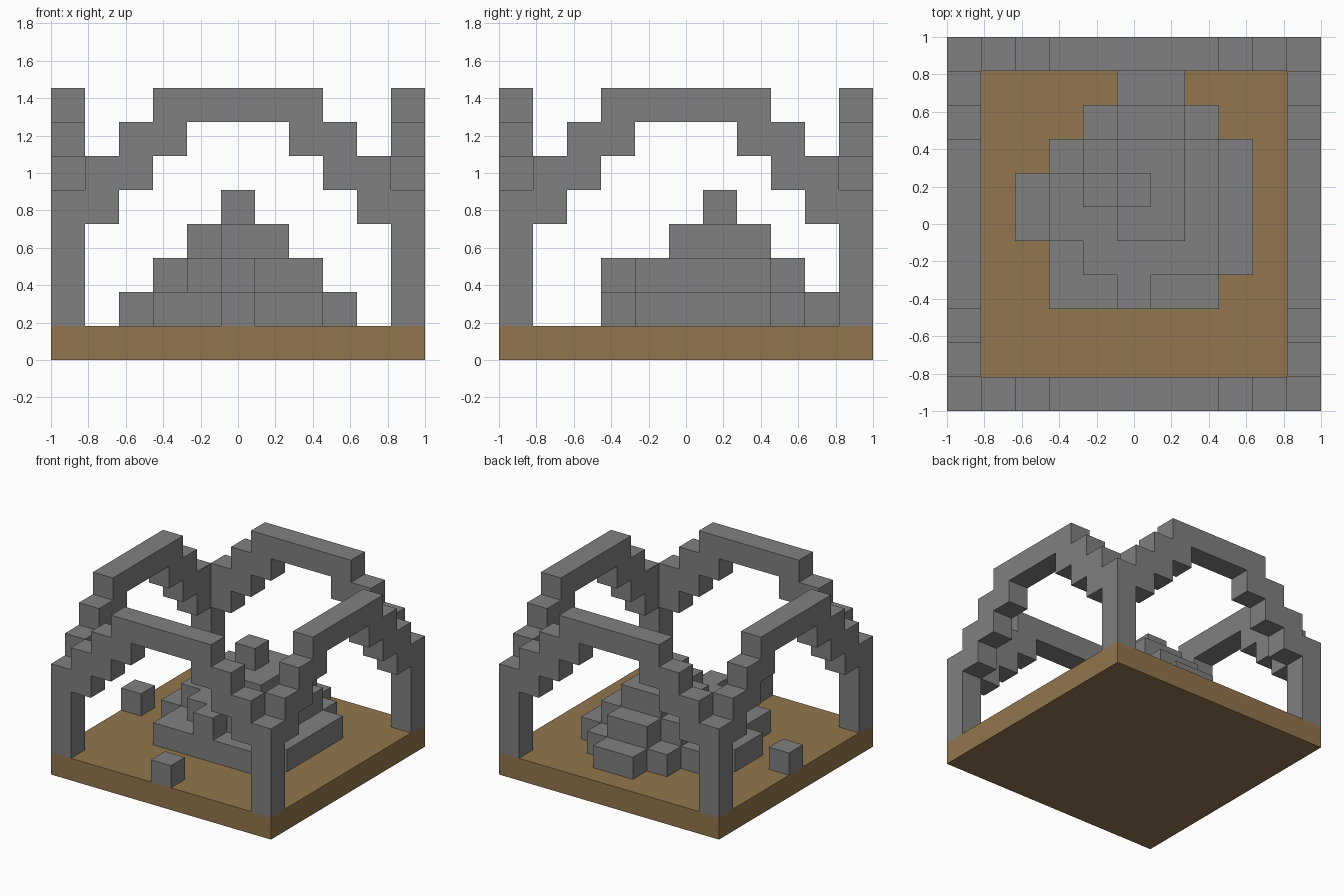
import bpy, bmesh
from math import radians
from mathutils import Vector

old = bpy.data.objects.get("Cube")
if old:
    bpy.data.objects.remove(old, do_unlink=True)

N = 11            # blocks along each side
S = 2 / N         # block size
MID = N // 2


def material(name, rgb):
    m = bpy.data.materials.new(name)
    m.use_nodes = True
    m.diffuse_color = (*rgb, 1)
    m.node_tree.nodes["Principled BSDF"].inputs["Base Color"].default_value = (*rgb, 1)
    return m


stone = material("grey stone", (0.216, 0.216, 0.216))
earth = material("brown earth", (0.287, 0.181, 0.074))


def blocks(name, cells, mat):
    """Join unit blocks into one solid, keeping only its outer faces."""
    cells = set(cells)
    bm = bmesh.new()
    for c in cells:
        for axis in range(3):
            for side in (0, 1):
                near = list(c)
                near[axis] += 2 * side - 1
                if tuple(near) in cells:
                    continue
                u, v = (axis + 1) % 3, (axis + 2) % 3
                ring = []
                for du, dv in ((0, 0), (1, 0), (1, 1), (0, 1)):
                    p = Vector(c)
                    p[axis] += side
                    p[u] += du
                    p[v] += dv
                    ring.append(bm.verts.new((p - Vector((N / 2, N / 2, 0))) * S))
                bm.faces.new(ring if side else ring[::-1])
    bmesh.ops.remove_doubles(bm, verts=bm.verts, dist=S / 100)
    bmesh.ops.dissolve_limit(bm, angle_limit=radians(1), verts=bm.verts, edges=bm.edges)
    me = bpy.data.meshes.new(name)
    bm.to_mesh(me)
    bm.free()
    me.materials.append(mat)
    ob = bpy.data.objects.new(name, me)
    bpy.context.collection.objects.link(ob)
    return ob


# Ground slab
blocks("ground_slab", [(x, y, 0) for x in range(N) for y in range(N)], earth)

# Corner posts
LAST = N - 1
for yname, y in (("front", 0), ("back", LAST)):
    for xname, x in (("right", 0), ("left", LAST)):
        blocks(f"{yname}_{xname}_post", [(x, y, z) for z in range(1, 5)], stone)

# Stepped arches: each step is two blocks tall, with a flat crown
arch = set()
for step in (1, 2, 3):
    for z in (step + 3, step + 4):
        arch |= {(step, z), (LAST - step, z)}
arch |= {(a, 7) for a in range(4, LAST - 3)}
for name, edge in (("front", 0), ("back", LAST)):
    blocks(name + "_arch", [(a, edge, z) for a, z in arch], stone)
for name, edge in (("right", 0), ("left", LAST)):
    blocks(name + "_arch", [(edge, a, z) for a, z in arch], stone)

# Central mound: per layer, the first row and the (first, last) block of each row
layers = [
    (3, [(3, 7), (3, 8), (2, 8), (2, 8), (3, 8), (4, 7), (5, 6)]),
    (3, [(5, 5), (4, 7), (3, 7), (3, 7), (4, 7), (5, 6)]),
    (5, [(5, 6), (4, 6), (5, 6)]),
    (6, [(5, 5)]),
]
mound = [(x, row + r, z)
         for z, (row, spans) in enumerate(layers, 1)
         for r, (a, b) in enumerate(spans)
         for x in range(a, b + 1)]
blocks("rubble_mound", mound, stone)

# Loose blocks under the front and right arches
blocks("front_loose_block", [(MID, 0, 1)], stone)
blocks("right_loose_block", [(0, MID, 1)], stone)
